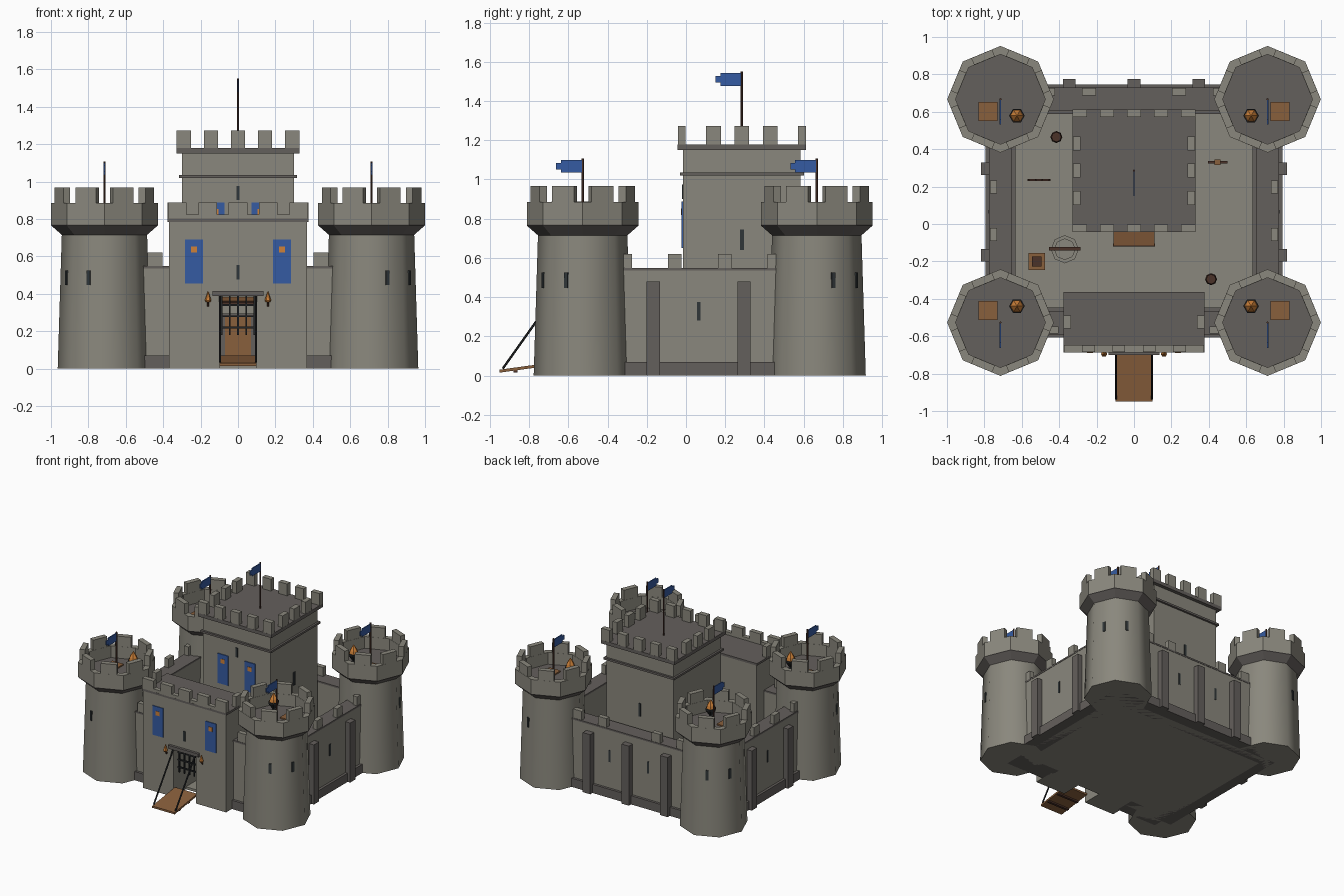
import bpy, bmesh, math
from mathutils import Matrix, Vector

if "Cube" in bpy.data.objects:
    bpy.data.objects.remove(bpy.data.objects["Cube"])


def mat(name, r, g, b):
    m = bpy.data.materials.new(name)
    m.diffuse_color = (r, g, b, 1)
    m.use_nodes = True
    m.node_tree.nodes["Principled BSDF"].inputs["Base Color"].default_value = m.diffuse_color
    return m


STONE = mat("pale stone", .255, .245, .205)
DARK = mat("dark stone", .127, .115, .107)
WOOD = mat("wood", .25, .115, .045)
BROWN = mat("dark wood", .07, .032, .022)
IRON = mat("iron", .018, .02, .022)
BLUE = mat("blue cloth", .036, .105, .36)
FLAME = mat("flame orange", .62, .22, .04)
SLIT = mat("slit shadow", .03, .037, .04)


def finish(name, bm, m, smooth=None):
    bmesh.ops.recalc_face_normals(bm, faces=bm.faces[:])
    me = bpy.data.meshes.new(name)
    bm.to_mesh(me)
    bm.free()
    me.materials.append(m)
    if smooth:
        me.shade_smooth()
        me.set_sharp_from_angle(angle=math.radians(smooth))
    ob = bpy.data.objects.new(name, me)
    bpy.context.collection.objects.link(ob)
    return ob


def boxes(name, m, items):
    """items: (cx, cy, z0, z1, width, depth[, z rotation])"""
    bm = bmesh.new()
    for it in items:
        cx, cy, z0, z1, w, d = it[:6]
        rot = it[6] if len(it) > 6 else 0
        mx = (Matrix.Translation((cx, cy, (z0 + z1) / 2)) @ Matrix.Rotation(rot, 4, 'Z')
              @ Matrix.Diagonal((w, d, z1 - z0, 1)))
        bmesh.ops.create_cube(bm, size=1, matrix=mx)
    return finish(name, bm, m)


def lathe(name, m, cx, cy, profile, n=8, ring=False, smooth=None):
    """Spin (r, z) points; ring closes the profile, otherwise ends are capped."""
    bm = bmesh.new()
    rows = [[bm.verts.new((cx + r * math.cos(2 * math.pi * k / n),
                           cy + r * math.sin(2 * math.pi * k / n), z)) for k in range(n)]
            for r, z in profile]
    pairs = list(zip(rows, rows[1:])) + ([(rows[-1], rows[0])] if ring else [])
    for a, b in pairs:
        for k in range(n):
            bm.faces.new((a[k], a[(k + 1) % n], b[(k + 1) % n], b[k]))
    if not ring:
        bm.faces.new(rows[0])
        bm.faces.new(rows[-1])
    return finish(name, bm, m, smooth)


def rods(name, m, segs, r, n=6):
    bm = bmesh.new()
    for a, b in segs:
        a, b = Vector(a), Vector(b)
        d = b - a
        mx = Matrix.Translation((a + b) / 2) @ d.to_track_quat('Z', 'Y').to_matrix().to_4x4()
        bmesh.ops.create_cone(bm, cap_ends=True, segments=n, radius1=r, radius2=r,
                              depth=d.length, matrix=mx)
    return finish(name, bm, m)


def prism(name, m, pts, axis, lo, hi):
    """Extrude a 2D outline along x (pts = y,z) or y (pts = x,z)."""
    bm = bmesh.new()
    f = bm.faces.new([bm.verts.new((lo, u, v) if axis == 'x' else (u, lo, v)) for u, v in pts])
    g = bmesh.ops.extrude_face_region(bm, geom=[f])
    off = (hi - lo, 0, 0) if axis == 'x' else (0, hi - lo, 0)
    bmesh.ops.translate(bm, vec=off, verts=[v for v in g['geom'] if isinstance(v, bmesh.types.BMVert)])
    return finish(name, bm, m)


def flag(name, x, y, z0, top):
    rods(name + "_pole", BROWN, [((x, y, z0), (x, y, top))], .006)
    t = top - .008
    prism(name + "_cloth", BLUE, [(y, t), (y - .11, t), (y - .11, t - .014), (y - .135, t - .014),
                                  (y - .135, t - .048), (y - .11, t - .048), (y - .11, t - .064),
                                  (y, t - .064)], 'x', x - .004, x + .004)


TX, YB, YF = .714, .667, -.527
YC = (YB + YF) / 2

# corner towers
for sx, sn in ((-1, "left"), (1, "right")):
    for ty, sy, fn in ((YB, 1, "back"), (YF, -1, "front")):
        p, x = f"{fn}_{sn}_tower", sx * TX
        lathe(p + "_body", STONE, x, ty, [(.25, 0), (.228, .72)], smooth=50)
        lathe(p + "_corbel", DARK, x, ty, [(.228, .715), (.285, .765), (.285, .77)])
        lathe(p + "_floor", DARK, x, ty, [(.25, .77), (.25, .79)])
        lathe(p + "_parapet", STONE, x, ty, [(.285, .765), (.285, .885), (.24, .885), (.24, .765)], ring=True)
        angs = [math.radians(22.5 + 45 * k) for k in range(8)]
        boxes(p + "_merlons", STONE, [(x + .243 * math.cos(a), ty + .243 * math.sin(a), .885, .967,
                                       .04, .12, a) for a in angs])
        sl = []
        for d in (22.5, 67.5):
            a = math.atan2(sy * math.sin(math.radians(d)), sx * math.cos(math.radians(d)))
            sl.append((x + .218 * math.cos(a), ty + .218 * math.sin(a), .447, .525, .012, .02, a))
        boxes(p + "_slits", SLIT, sl)
        flag(p + "_flag", x, ty, .78, 1.107)
        boxes(p + "_hatch", WOOD, [(x + sx * .067, ty - sy * .065, .785, .80, .1, .1)])
        bx, by = x - sx * .088, ty - sy * .088
        lathe(p + "_brazier", IRON, bx, by, [(.018, .785), (.015, .82), (.042, .86), (.042, .872)], n=6)
        lathe(p + "_fire", FLAME, bx, by, [(.036, .872), (.03, .895), (.002, .94)], n=6)

# curtain walls: plinth, body, walkway, merlons, buttresses, slits
for nm, extra in (("plinth", (0, .07, .16)), ("body", (.01, .535, .12)), ("walkway", (.535, .548, .125))):
    z0, z1, t = extra
    m = STONE if nm == "body" else DARK
    L, W = YB - YF, TX * 2
    items = [(s * TX, YC, z0, z1, t, L) for s in (-1, 1)] + [(0, YB, z0, z1, W, t)]
    items += [(s * .53, YF, z0, z1, .36, t) for s in (-1, 1)]
    boxes("curtain_wall_" + nm, m, items)
SIDE_M = [YC + o for o in (-.38, -.127, .127, .38)]
boxes("curtain_wall_merlons", STONE,
      [(s * .752, y, .545, .62, .038, .07) for s in (-1, 1) for y in SIDE_M]
      + [(x, YB + .04, .545, .62, .075, .038) for x in (-.46, -.24, .24, .46)]
      + [(s * .445, YF - .04, .545, .62, .08, .038) for s in (-1, 1)])
boxes("wall_buttresses", DARK,
      [(s * .782, y, 0, .48, .07, .067) for s in (-1, 1) for y in (-.167, .295)]
      + [(x, .74, 0, .48, .067, .07) for x in (-.345, 0, .345)])
boxes("wall_slits", SLIT,
      [(s * .773, .065, .28, .375, .008, .018) for s in (-1, 1)]
      + [(s * .172, .726, .28, .375, .018, .008) for s in (-1, 1)])

# courtyard ground
boxes("courtyard", STONE, [(0, YC, 0, .02, 1.42, 1.18)])

# keep
KY = .285
boxes("keep_body", STONE, [(0, KY, 0, 1.155, .60, .60)])
boxes("keep_bands", DARK, [(0, KY, 1.02, 1.036, .632, .632), (0, KY, 1.15, 1.178, .655, .655)])
boxes("keep_merlons", STONE,
      [(x, KY + s * .307, 1.178, 1.273, .075, .04) for s in (-1, 1) for x in (-.29, -.145, 0, .145, .29)]
      + [(s * .307, KY + o, 1.178, 1.273, .04, .075) for s in (-1, 1) for o in (-.145, 0, .145)])
boxes("keep_slits", SLIT,
      [(0, KY - .302, .9, .975, .018, .008), (0, KY + .302, .64, .745, .018, .008)]
      + [(s * .302, KY, .64, .745, .008, .02) for s in (-1, 1)])
flag("keep_flag", 0, KY, 1.17, 1.55)
boxes("keep_door_frame", DARK, [(0, -.02, .02, .295, .19, .03)])
boxes("keep_door", WOOD, [(0, -.036, .02, .275, .14, .008)])
prism("keep_door_awning", WOOD, [(-.01, .385), (-.01, .365), (-.115, .34), (-.115, .36)], 'x', -.11, .11)
rods("awning_rail", BROWN, [((-.112, -.113, .35), (.112, -.113, .35))], .009)

# gatehouse with open passage
prism("gatehouse_body", STONE, [(-.37, 0), (-.1, 0), (-.1, .39), (.1, .39), (.1, 0), (.37, 0),
                                (.37, .79), (-.37, .79)], 'y', -.68, -.37)
boxes("gatehouse_cornice", DARK, [(0, -.525, .785, .802, .755, .322)])
boxes("gatehouse_merlons", STONE,
      [(x, -.667, .80, .888, .1, .038) for x in (-.325, -.1625, 0, .1625, .325)]
      + [(s * .357, -.525, .80, .888, .038, .07) for s in (-1, 1)])
boxes("gatehouse_low_parapet", STONE, [(0, -.667, .80, .825, .75, .036)])
boxes("gate_lintel", DARK, [(0, -.685, .388, .415, .27, .03)])
boxes("gatehouse_slit", SLIT, [(0, -.681, .475, .555, .018, .008)])

# portcullis
boxes("portcullis", IRON, [(x, -.62, .18, .39, .01, .01) for x in (-.088, -.044, 0, .044, .088)]
      + [(0, -.62, z, z + .01, .2, .012) for z in (.215, .275, .335)])

# banners with badges on gatehouse and keep
for nm, y, bx, z0, z1, zb in (("gatehouse", -.682, .235, .455, .69, .637), ("keep", -.018, .12, .65, .888, .835)):
    boxes(nm + "_banners", BLUE, [(s * bx, y, z0, z1, .096, .008) for s in (-1, 1)])
    boxes(nm + "_badges", FLAME, [(s * bx, y - .004, zb - .017, zb + .017, .034, .006) for s in (-1, 1)])

# drawbridge and chains
prism("drawbridge", WOOD, [(-.66, .055), (-.66, .07), (-.95, .03), (-.95, .015)], 'x', -.1, .1)
boxes("drawbridge_battens", BROWN, [(0, y, z, z + .014, .19, .02) for y, z in ((-.87, .015), (-.76, .03))])
rods("drawbridge_chains", IRON, [((s * .097, -.683, .39), (s * .097, -.935, .035)) for s in (-1, 1)], .006)

# gate torches
for s, sn in ((-1, "left"), (1, "right")):
    rods(sn + "_torch_handle", BROWN, [((s * .16, -.68, .335), (s * .16, -.693, .365))], .007)
    lathe(sn + "_torch_flame", FLAME, s * .16, -.695, [(.012, .355), (.017, .365), (.002, .412)], n=6)

# courtyard props
for i, (x, y) in enumerate(((-.415, .465), (.412, -.295))):
    lathe(f"barrel_{i + 1}", BROWN, x, y, [(.026, .02), (.032, .06), (.026, .1)])
boxes("crate", WOOD, [(-.52, -.2, .02, .1, .09, .09)])
boxes("crate_lid", BROWN, [(-.52, -.2, .1, .125, .052, .052)])
lathe("well_ring", STONE, -.37, -.135, [(.075, .02), (.075, .08), (.055, .08), (.055, .02)], ring=True)
boxes("well_frame", BROWN, [(-.37, -.132, .18, .195, .17, .018)]
      + [(-.37 + s * .07, -.132, .02, .18, .014, .014) for s in (-1, 1)])
boxes("weapon_rack", BROWN, [(-.508, .235, .09, .1, .125, .01)]
      + [(-.508 + o, .235, .02, .13, .008, .008) for o in (-.055, -.018, .018, .055)])
boxes("training_post", BROWN, [(.447, .33, .02, .15, .014, .014), (.447, .33, .115, .127, .105, .012)])
boxes("training_dummy", WOOD, [(.447, .33, .075, .16, .032, .03)])
